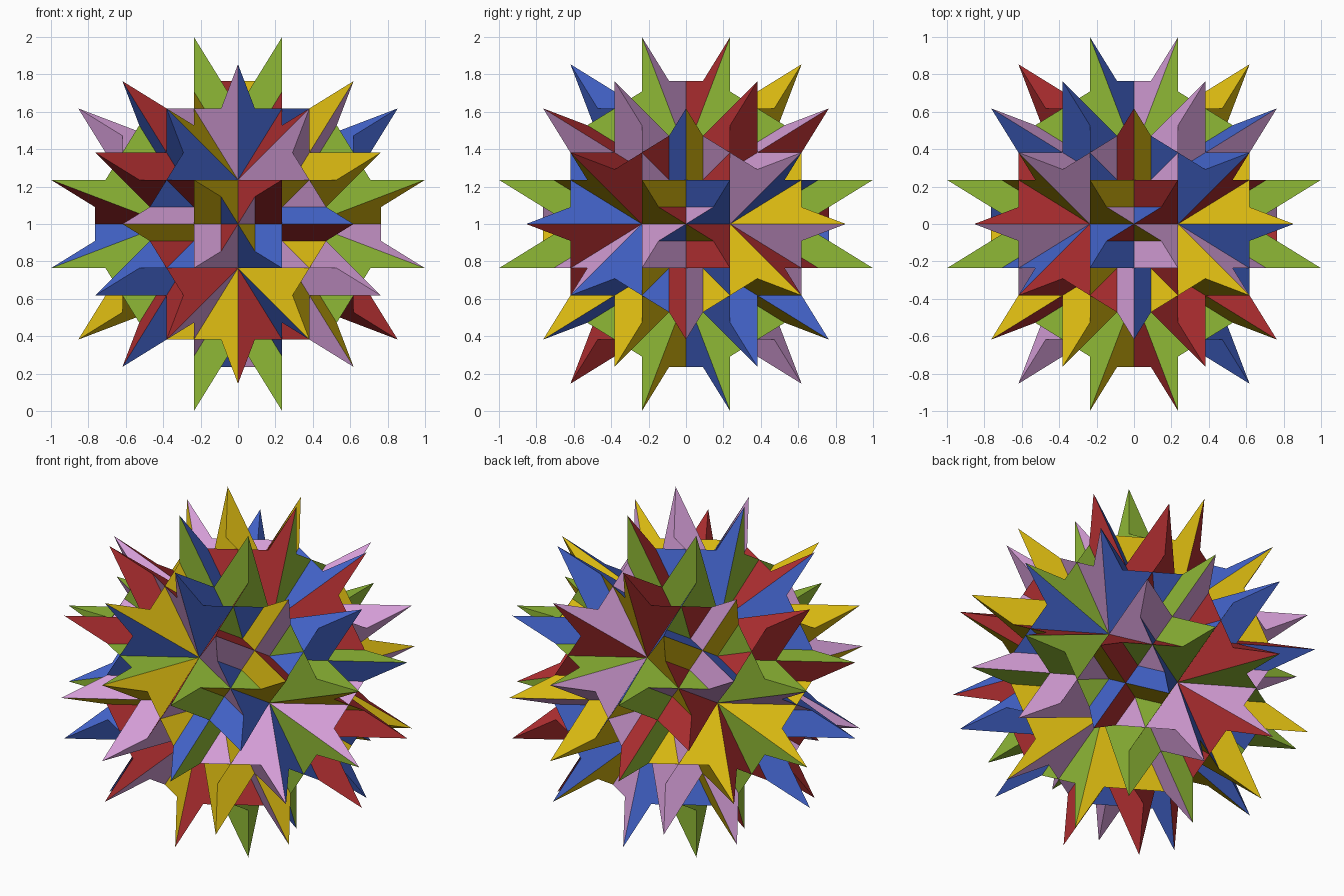
import bpy, bmesh, math
from mathutils import Vector

if "Cube" in bpy.data.objects:
    bpy.data.objects.remove(bpy.data.objects["Cube"])

PHI = (1 + math.sqrt(5)) / 2
D = PHI ** -3            # distance of every face plane from the centre
EPS = 1e-4


def srgb(r, g, b):
    def lin(c):
        c /= 255
        return c / 12.92 if c <= 0.04045 else ((c + 0.055) / 1.055) ** 2.4
    return (lin(r), lin(g), lin(b), 1)


# Thirty plane normals: the two-fold axes of icosahedral symmetry
normals = []
for k in range(3):
    for s in (1, -1):
        axis = [0, 0, 0]
        axis[k] = s
        normals.append(Vector(axis))
    for sx in (1, -1):
        for sy in (1, -1):
            for sz in (1, -1):
                a = [sx / 2, sy * PHI / 2, sz / PHI / 2]
                normals.append(Vector(a[k:] + a[:k]))


def orbit(p):
    """All mirror images of a point under the full symmetry group."""
    found = {}
    todo = [Vector(p)]
    while todo:
        q = todo.pop()
        key = tuple(round(c * 1000) for c in q)
        near = any((q - o).length < EPS for o in found.values()) if key not in found else True
        if near:
            continue
        found[key] = q
        todo += [q - 2 * q.dot(n) * n for n in normals]
    return list(found.values())


def beyond(p, skip=-1):
    """Bit mask of the planes that a point lies outside of."""
    mask = 0
    for i, n in enumerate(normals):
        if i != skip and n.dot(p) > D + EPS:
            mask |= 1 << i
    return mask


# Spike tips and crossing ridges; each one spans a convex block of the solid
tips = orbit((D, D, 1))
ridges = orbit((0.3 * D, 0.3 * D / PHI, 2 * PHI * D))
blocks = {beyond(p) for p in tips + ridges}


def inside(mask):
    return any(mask & ~b == 0 for b in blocks)


# Five colours, one for each set of three perpendicular axes
palette = [
    ("green", srgb(143, 184, 54), Vector((0, 0, 1))),
    ("blue", srgb(68, 101, 205), Vector((1, -PHI, -1 / PHI)) / 2),
    ("purple", srgb(212, 157, 214), Vector((1, PHI, 1 / PHI)) / 2),
    ("red", srgb(174, 46, 48), Vector((1, -PHI, 1 / PHI)) / 2),
    ("yellow", srgb(214, 182, 16), Vector((1, PHI, -1 / PHI)) / 2),
]


def colour_of(n):
    for i, (_, _, rep) in enumerate(palette):
        d = abs(n.dot(rep))
        if d < 0.01 or d > 0.99:
            return i
    return 0


def plane_faces(i):
    """Cut one plane by all the others and keep the cells on the surface."""
    n = normals[i]
    u = n.orthogonal().normalized()
    v = n.cross(u)
    bm = bmesh.new()
    corners = [n * D + 1.3 * (a * u + b * v) for a, b in ((-1, -1), (1, -1), (1, 1), (-1, 1))]
    bm.faces.new([bm.verts.new(c) for c in corners])
    for m in normals:
        if abs(m.dot(n)) < 0.99:
            bmesh.ops.bisect_plane(bm, geom=bm.verts[:] + bm.edges[:] + bm.faces[:],
                                   dist=1e-5, plane_co=m * D, plane_no=m)
    drop = []
    for f in bm.faces:
        mask = beyond(f.calc_center_median(), i)
        if f.calc_area() < 1e-8 or not inside(mask) or inside(mask | 1 << i):
            drop.append(f)
    bmesh.ops.delete(bm, geom=drop, context='FACES')
    # join the cells of each flat facet
    bmesh.ops.dissolve_limit(bm, angle_limit=0.01, verts=bm.verts[:], edges=bm.edges[:])
    bm.normal_update()
    polys = []
    for f in bm.faces:
        pts = [w.co.copy() for w in f.verts]
        polys.append(pts if f.normal.dot(n) > 0 else pts[::-1])
    bm.free()
    return polys


# Assemble the spiked star from its thirty face planes
star = bmesh.new()
for i, n in enumerate(normals):
    for pts in plane_faces(i):
        face = star.faces.new([star.verts.new(p + Vector((0, 0, 1))) for p in pts])
        face.material_index = colour_of(n)
bmesh.ops.remove_doubles(star, verts=star.verts[:], dist=1e-4)

mesh = bpy.data.meshes.new("spiked_star")
star.to_mesh(mesh)
star.free()
for name, colour, _ in palette:
    mat = bpy.data.materials.new(name)
    mat.diffuse_color = colour
    mat.use_nodes = True
    mat.node_tree.nodes["Principled BSDF"].inputs["Base Color"].default_value = mat.diffuse_color
    mesh.materials.append(mat)
obj = bpy.data.objects.new("spiked_star", mesh)
bpy.context.collection.objects.link(obj)
